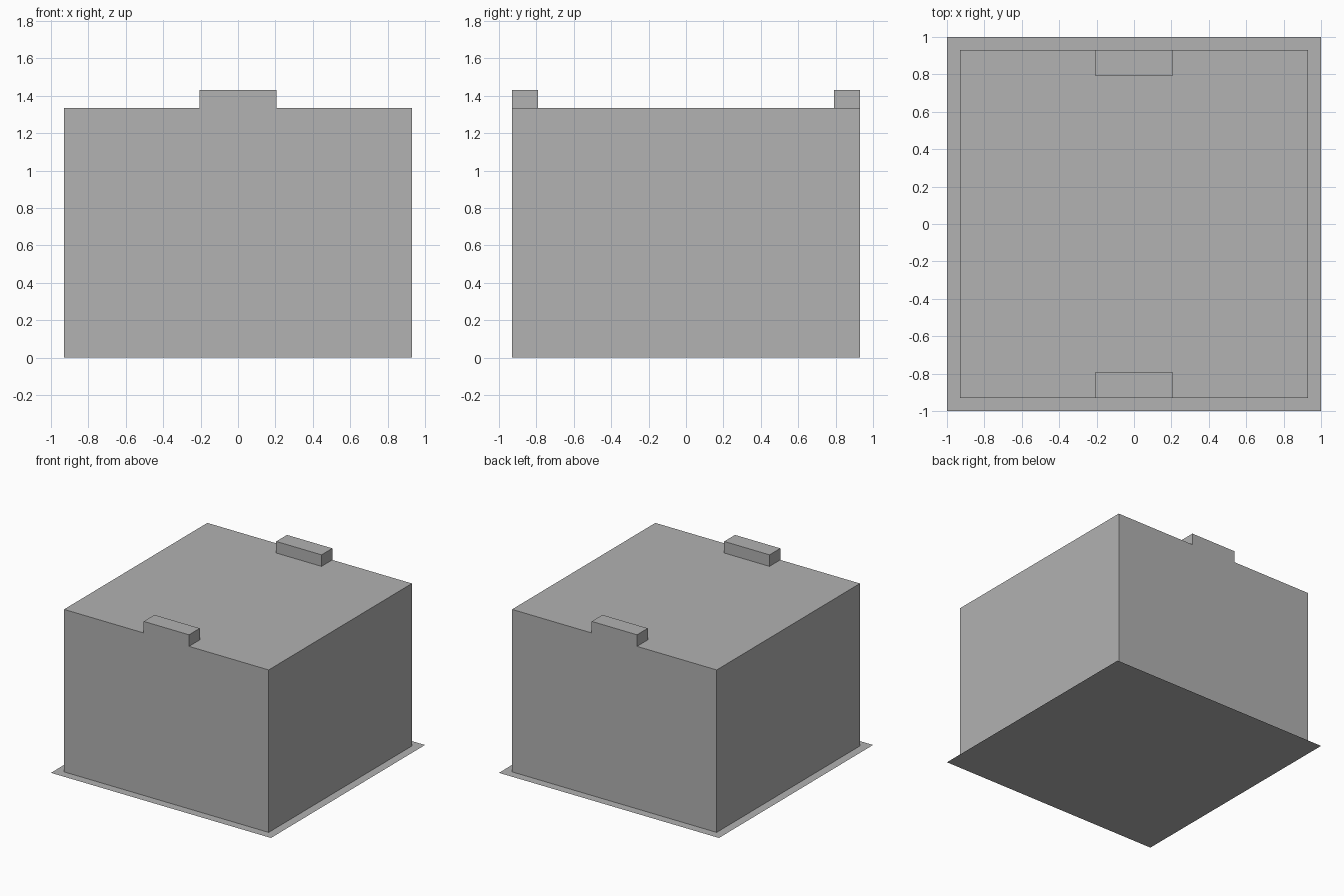
import bpy
import bmesh
from mathutils import Vector

cube = bpy.data.objects.get("Cube")
if cube:
    bpy.data.objects.remove(cube, do_unlink=True)

HALF = 0.93          # half width of the block
HEIGHT = 1.335       # roof height
TAB_HALF = 0.206     # half width of each roof tab
TAB_INNER = 0.79     # inner edge of each roof tab
TAB_RISE = 0.095     # tab height above the roof

grey = bpy.data.materials.new("plain grey")
grey.use_nodes = True
colour = (0.445, 0.445, 0.445, 1)
grey.diffuse_color = colour
grey.node_tree.nodes["Principled BSDF"].inputs["Base Color"].default_value = colour


def add_object(name, bm):
    mesh = bpy.data.meshes.new(name)
    bm.to_mesh(mesh)
    bm.free()
    mesh.materials.append(grey)
    bpy.context.collection.objects.link(bpy.data.objects.new(name, mesh))


# Flat ground sheet
bm = bmesh.new()
bmesh.ops.create_grid(bm, x_segments=1, y_segments=1, size=1)
add_object("ground_sheet", bm)

# Block, open underneath where it meets the sheet
bm = bmesh.new()
bmesh.ops.create_cube(bm, size=1)
bmesh.ops.scale(bm, vec=(2 * HALF, 2 * HALF, HEIGHT), verts=bm.verts)
bmesh.ops.translate(bm, vec=(0, 0, HEIGHT / 2), verts=bm.verts)
bottom = [f for f in bm.faces if f.normal.z < -0.5]
bmesh.ops.delete(bm, geom=bottom, context="FACES")

# Cut the tab outlines into the block
for axis, offset in ((Vector((1, 0, 0)), TAB_HALF), (Vector((0, 1, 0)), TAB_INNER)):
    for side in (-1, 1):
        bmesh.ops.bisect_plane(bm, geom=bm.verts[:] + bm.edges[:] + bm.faces[:],
                               plane_co=axis * offset * side, plane_no=axis)

# Raise the front and back roof tabs
bm.normal_update()
tabs = []
for f in bm.faces:
    centre = f.calc_center_median()
    if f.normal.z > 0.5 and abs(centre.x) < TAB_HALF and abs(centre.y) > TAB_INNER:
        tabs.append(f)
raised = bmesh.ops.extrude_discrete_faces(bm, faces=tabs)["faces"]
bmesh.ops.translate(bm, vec=(0, 0, TAB_RISE), verts=[v for f in raised for v in f.verts])

# Merge coplanar pieces so the tabs run flush with the walls
bmesh.ops.dissolve_limit(bm, angle_limit=0.01, verts=bm.verts[:], edges=bm.edges[:])
bmesh.ops.recalc_face_normals(bm, faces=bm.faces[:])
add_object("block_with_roof_tabs", bm)
